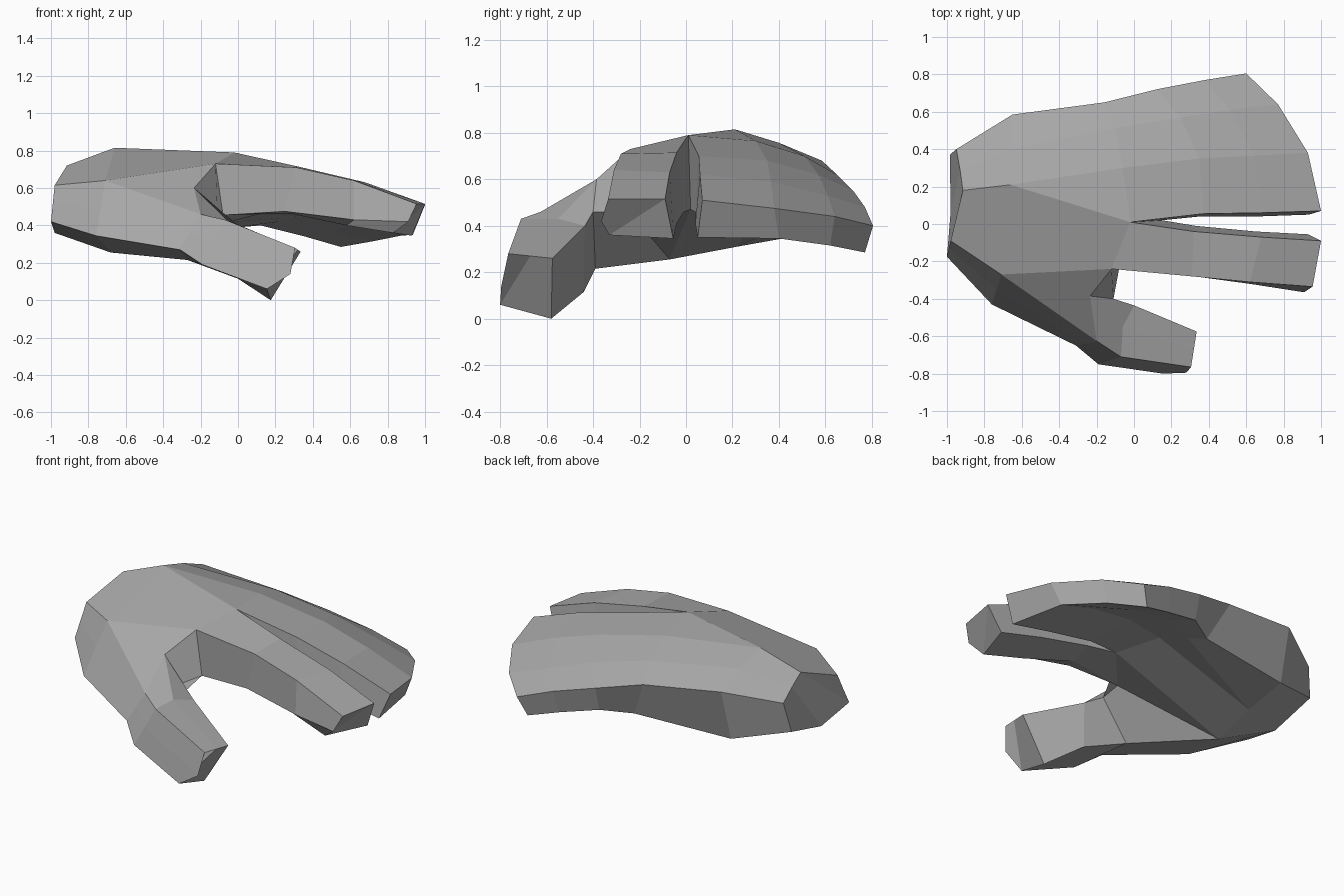
import bpy, bmesh

bm = bmesh.new()
cache = {}


def vert(p):
    """Shared vertex per position, so neighbouring parts are welded."""
    if p not in cache:
        cache[p] = bm.verts.new(p)
    return cache[p]


def face(points):
    vs = list(dict.fromkeys(vert(p) for p in points))
    if len(vs) > 2 and not bm.faces.get(vs):
        bm.faces.new(vs)


def loft(rings, closed=True):
    for a, b in zip(rings, rings[1:]):
        n = len(a)
        for i in range(n if closed else n - 1):
            j = (i + 1) % n
            face((a[i], a[j], b[j], b[i]))


def cap(ring):
    """Close an end with a strip of quads between its two sides."""
    r = list(dict.fromkeys(ring))
    n = len(r)
    i = 0
    while n - 2 - i > i:
        face((r[i], r[i + 1], r[n - 2 - i], r[n - 1 - i]))
        i += 1


# Shared landmarks: thumb side of the palm
G, L1, M1 = (-.71, -.27, .64), (-.76, -.43, .345), (-.68, -.07, .255)
S = (-.735, -.35, .4925)
# Finger bases
J, K = (-.12, -.24, .73), (-.08, -.24, .455)
B, CL = (-.02, .01, .79), (.15, .02, .47)
group_base = [B, (-.06, .30, .765), (-.10, .51, .70), (-.16, .65, .62),
              (-.05, .58, .385), (0, .47, .42), (.08, .32, .46), CL]

# Wrist and palm
A, under = (-.66, .21, .815), (-.66, .22, .31)
C, N = (-.915, .18, .72), (-.98, .07, .36)
wrist = [(-.98, -.09, .615), C, C, (-.93, .29, .67), (-.95, .40, .62),
         (-.985, .37, .44), N, N, N, N, (-1, -.175, .42), (-.99, -.13, .52)]
palm = [G, A, A, (-.655, .40, .757), (-.65, .585, .68), (-.66, .50, .36),
        under, under, M1, M1, L1, S]
loft([wrist, palm])
cap(wrist)
loft([palm[:10], [J] + group_base + [K]], closed=False)

# Thumb with web
thumb = [
    [G, J, K, M1, L1, S],
    [(-.20, -.625, .46), (-.235, -.385, .60), (-.11, -.40, .46),
     (-.27, -.39, .215), (-.31, -.65, .27), (-.255, -.64, .365)],
    [(-.07, -.71, .43), (-.06, -.55, .43), (0, -.435, .40),
     (0, -.44, .115), (-.19, -.75, .19), (-.13, -.73, .31)],
    [(.305, -.765, .28), (.32, -.67, .27), (.335, -.575, .26),
     (.175, -.58, 0), (.155, -.80, .06), (.28, -.795, .14)],
]
loft(thumb)
cap(thumb[-1])

# Index finger
index = [
    [J, B, CL, K, K],
    [(.31, -.28, .71), (.32, -.04, .715), (.33, -.01, .46),
     (.27, -.20, .465), (.25, -.27, .475)],
    [(.62, -.31, .64), (.68, -.07, .63), (.65, -.04, .41),
     (.58, -.27, .40), (.62, -.32, .43)],
    [(.955, -.335, .515), (1, -.09, .515), (.93, -.055, .345),
     (.83, -.33, .36), (.91, -.365, .42)],
]
loft(index)
cap(index[-1])

# Remaining fingers, joined as one mass
group = [
    group_base,
    [(.37, .055, .70), (.35, .35, .68), (.25, .57, .62), (.12, .72, .55),
     (.12, .68, .40), (.22, .55, .42), (.35, .38, .45), (.35, .04, .46)],
    [(.68, .06, .62), (.64, .365, .59), (.51, .61, .53), (.38, .77, .48),
     (.36, .73, .34), (.50, .58, .37), (.62, .40, .41), (.65, .04, .41)],
    [(1, .07, .51), (.93, .38, .475), (.77, .64, .44), (.60, .805, .40),
     (.55, .77, .285), (.72, .62, .315), (.87, .40, .345), (.935, .05, .35)],
]
loft(group)
cap(group[-1])

# Finished hand
bmesh.ops.recalc_face_normals(bm, faces=bm.faces[:])
mesh = bpy.data.meshes.new("hand")
bm.to_mesh(mesh)
bm.free()
grey = bpy.data.materials.new("mid grey")
grey.diffuse_color = (.4, .4, .4, 1)
mesh.materials.append(grey)
bpy.context.collection.objects.link(bpy.data.objects.new("hand", mesh))
